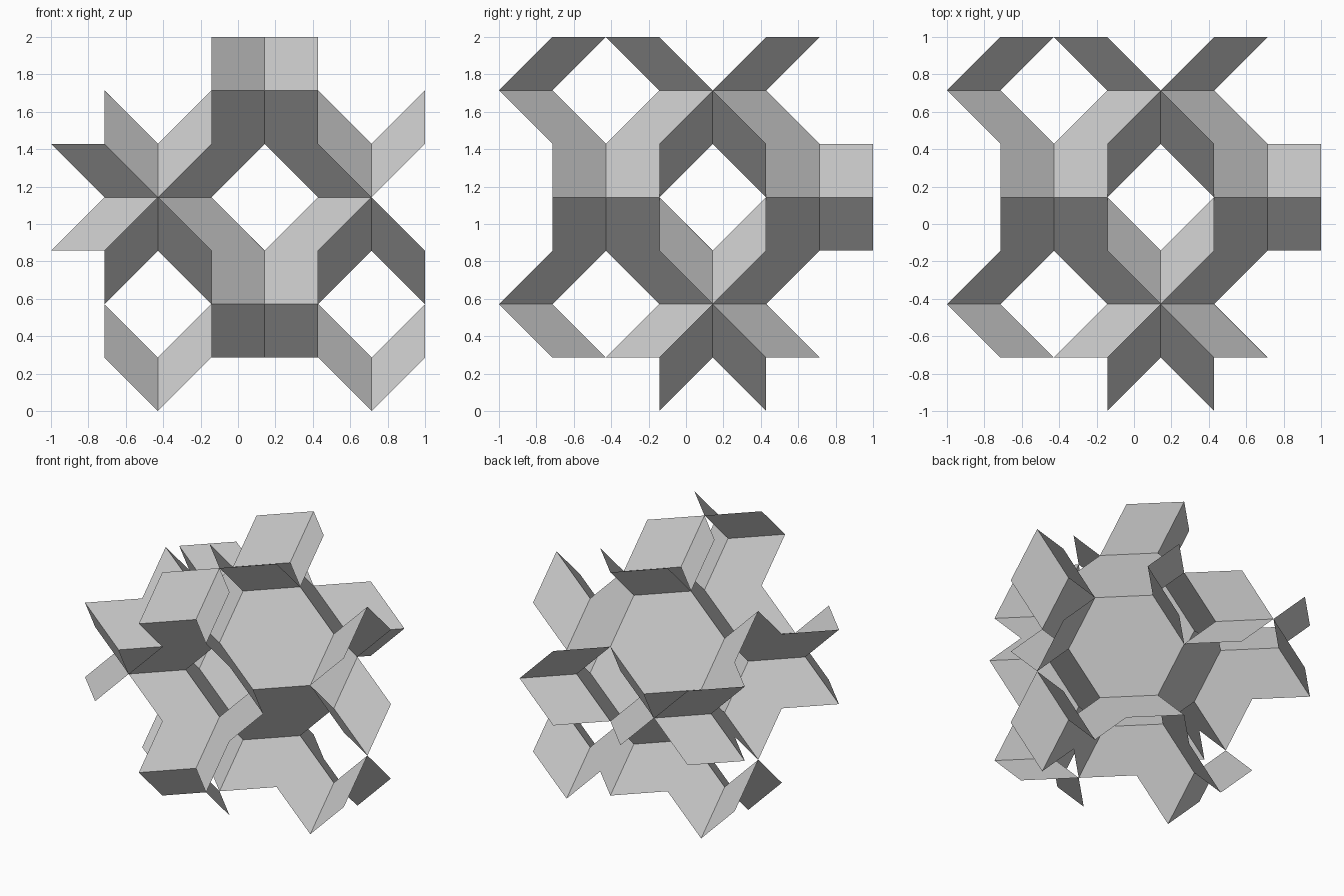
import bpy, bmesh
from itertools import product
from mathutils import Vector

cube = bpy.data.objects.get("Cube")
if cube:
    bpy.data.objects.remove(cube, do_unlink=True)

UNIT = 2 / 7                      # lattice step
LOW, HIGH = 0.75, 6.75            # limits for the centre of each rhombic panel

# One plain material
grey = bpy.data.materials.new("light_grey")
grey.use_nodes = True
colour = (0.6, 0.6, 0.6, 1)
grey.diffuse_color = colour
grey.node_tree.nodes["Principled BSDF"].inputs["Base Color"].default_value = colour


def rotate(v, k):
    """Cycle the three coordinates k times."""
    return Vector([v[(i - k) % 3] for i in range(3)])


def place(p):
    return Vector((p.x * UNIT - 1, p.y * UNIT - 1, p.z * UNIT))


# Corners of one third of a hexagon, measured from the hexagon centre
THIRD = [(0, 0, 0), (1, 0, -1), (0, 1, -1), (-1, 1, 0)]

bm = bmesh.new()
# Hexagons sit on the odd lattice points and tilt towards alternating octants
for centre in product((1, 3, 5, 7), repeat=3):
    c = Vector(centre)
    sign = Vector([1 if n % 4 == 1 else -1 for n in centre])
    for k in range(3):
        corners = [c + rotate(v, k) * sign for v in THIRD]
        middle = (corners[0] + corners[2]) / 2
        if not all(LOW < m < HIGH for m in middle):
            continue
        face = bm.faces.new([bm.verts.new(place(p)) for p in corners])
        face.normal_update()
        if face.normal.dot(sign) < 0:
            face.normal_flip()

# Weld the panels and merge the flat thirds into whole hexagons
bmesh.ops.remove_doubles(bm, verts=bm.verts[:], dist=0.001)
bmesh.ops.dissolve_limit(bm, angle_limit=0.02, verts=bm.verts[:], edges=bm.edges[:])

mesh = bpy.data.meshes.new("hexagon_lattice_surface")
bm.to_mesh(mesh)
bm.free()
mesh.materials.append(grey)
surface = bpy.data.objects.new("hexagon_lattice_surface", mesh)
bpy.context.collection.objects.link(surface)
